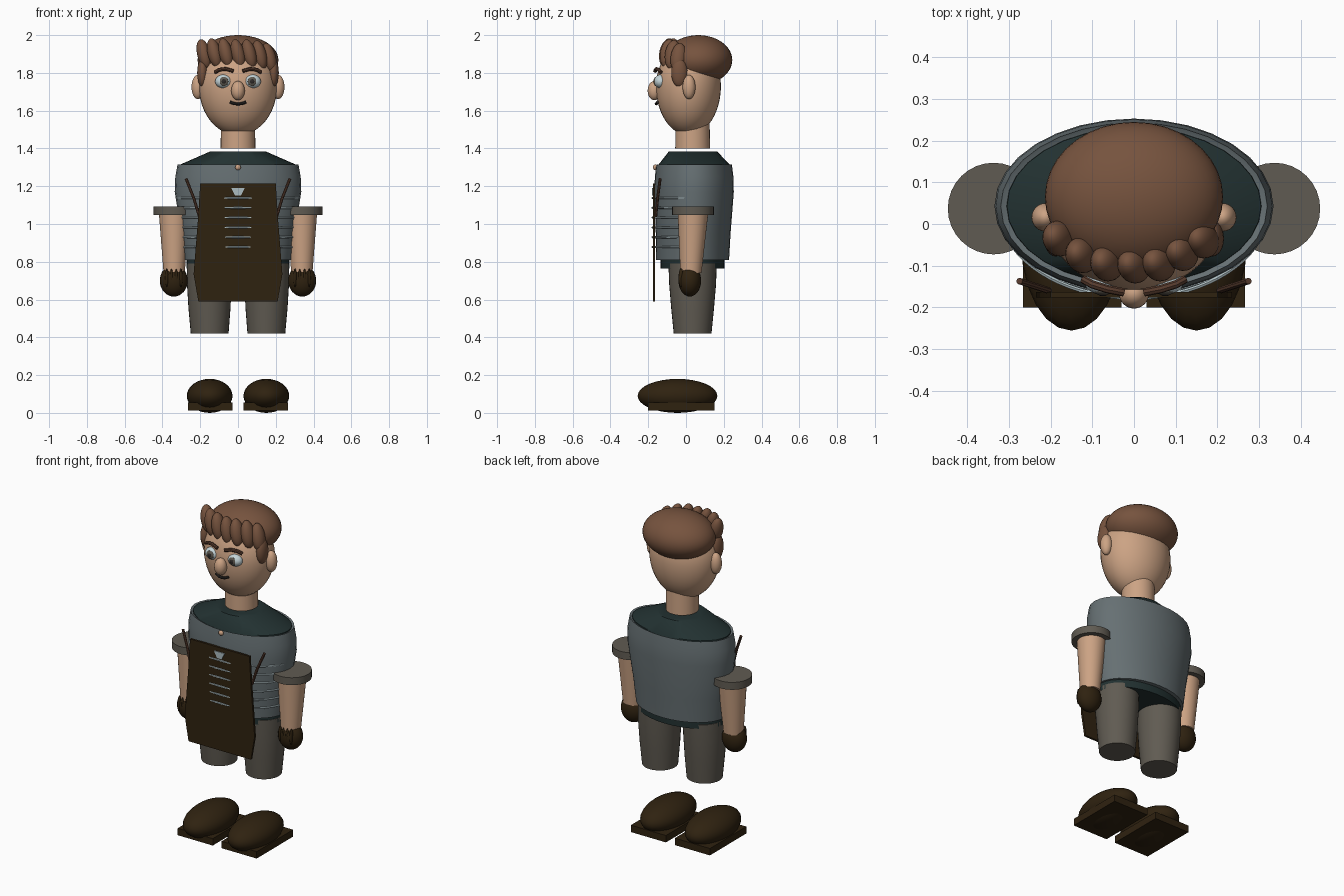
import bpy, bmesh, math
from mathutils import Vector

if "Cube" in bpy.data.objects:
    bpy.data.objects.remove(bpy.data.objects["Cube"])


def mat(name, r, g, b):
    m = bpy.data.materials.new(name)
    lin = [((c / 255 + 0.055) / 1.055) ** 2.4 if c > 10 else c / 255 / 12.92 for c in (r, g, b)]
    m.diffuse_color = (*lin, 1)
    m.use_nodes = True
    m.node_tree.nodes["Principled BSDF"].inputs["Base Color"].default_value = m.diffuse_color
    return m


SKIN = mat("skin", 204, 163, 132)
HAIR = mat("hair_brown", 118, 83, 62)
SHIRT = mat("shirt_grey", 102, 112, 115)
TEAL = mat("dark_teal", 34, 49, 49)
CLOTH = mat("trouser_grey", 96, 91, 82)
LEATHER = mat("dark_leather", 47, 34, 16)
METAL = mat("pale_stripe", 172, 188, 192)
WHITE = mat("eye_white", 196, 212, 216)
IRIS = mat("iris_dark", 46, 42, 40)
BROWN = mat("strap_brown", 88, 60, 46)


def finish(bm, name, material, angle=40):
    bmesh.ops.recalc_face_normals(bm, faces=bm.faces)
    me = bpy.data.meshes.new(name)
    bm.to_mesh(me)
    bm.free()
    me.materials.append(material)
    ob = bpy.data.objects.new(name, me)
    bpy.context.collection.objects.link(ob)
    bpy.ops.object.select_all(action='DESELECT')
    ob.select_set(True)
    bpy.context.view_layer.objects.active = ob
    bpy.ops.object.shade_smooth_by_angle(angle=math.radians(angle))
    return ob


def ellipsoid(name, center, radii, material, rot=(0, 0, 0), seg=24, top=1.0):
    """Sphere scaled to radii; top flattens the upper half."""
    bm = bmesh.new()
    bmesh.ops.create_uvsphere(bm, u_segments=seg, v_segments=seg * 2 // 3, radius=1)
    for v in bm.verts:
        if v.co.z > 0:
            v.co.z *= top
        v.co = Vector([a * b for a, b in zip(v.co, radii)])
    ob = finish(bm, name, material, 60)
    ob.location = center
    ob.rotation_euler = rot
    return ob


def loft(name, sections, material, seg=32):
    """Closed skin over elliptical sections (cx, cy, z, rx, ry)."""
    bm = bmesh.new()
    rings = []
    for cx, cy, z, rx, ry in sections:
        rings.append([bm.verts.new((cx + rx * math.cos(2 * math.pi * i / seg),
                                    cy + ry * math.sin(2 * math.pi * i / seg), z)) for i in range(seg)])
    for a, b in zip(rings, rings[1:]):
        for i in range(seg):
            j = (i + 1) % seg
            bm.faces.new((a[i], a[j], b[j], b[i]))
    bm.faces.new(rings[0])
    bm.faces.new(rings[-1])
    return finish(bm, name, material)


def box(name, lo, hi, material):
    bm = bmesh.new()
    bmesh.ops.create_cube(bm, size=1)
    for v in bm.verts:
        v.co = Vector([l if c < 0 else h for c, l, h in zip(v.co, lo, hi)])
    return finish(bm, name, material)


def tube(name, points, r, material, sides=8):
    """Round tube along points."""
    bm = bmesh.new()
    pts = [Vector(p) for p in points]
    rings = []
    for k, p in enumerate(pts):
        d = (pts[min(k + 1, len(pts) - 1)] - pts[max(k - 1, 0)]).normalized()
        u = d.cross(Vector((0, 0.6, 0.8))).normalized()
        w = d.cross(u)
        rings.append([bm.verts.new(p + r * (u * math.cos(t) + w * math.sin(t)))
                      for t in (2 * math.pi * i / sides for i in range(sides))])
    for a, b in zip(rings, rings[1:]):
        for i in range(sides):
            j = (i + 1) % sides
            bm.faces.new((a[i], a[j], b[j], b[i]))
    bm.faces.new(rings[0])
    bm.faces.new(rings[-1])
    return finish(bm, name, material)


def plate(name, outline, y0, y1, material):
    """Flat xz outline given thickness in y."""
    bm = bmesh.new()
    front = [bm.verts.new((x, y0, z)) for x, z in outline]
    back = [bm.verts.new((x, y1, z)) for x, z in outline]
    bm.faces.new(front)
    bm.faces.new(back)
    for i in range(len(front)):
        j = (i + 1) % len(front)
        bm.faces.new((front[i], front[j], back[j], back[i]))
    return finish(bm, name, material)


# Torso, collar yoke and waistband
loft("shirt", [(0, .035, .81, .283, .193), (0, .038, .95, .3, .198), (0, .043, 1.17, .335, .21),
               (0, .043, 1.25, .332, .208), (0, .043, 1.315, .32, .2), (0, .043, 1.305, .298, .183)], SHIRT)
loft("collar_yoke", [(0, .043, 1.295, .308, .19), (0, .043, 1.315, .305, .188),
                     (0, .037, 1.385, .145, .127)], TEAL)
loft("waistband", [(0, .035, .765, .272, .17), (0, .035, .83, .272, .17)], TEAL)

# Apron, clasp, button and front stripes
right = [(.2, 1.215), (.21, 1.05), (.235, .735), (.21, .59)]
plate("apron", right + [(-x, z) for x, z in reversed(right)], -.176, -.163, LEATHER)
plate("apron_clasp", [(-.036, 1.19), (.036, 1.19), (.015, 1.15), (-.015, 1.15)], -.181, -.175, METAL)
ellipsoid("shirt_button", (0, -.163, 1.3), (.015, .012, .015), SKIN, seg=12)
for k in range(6):
    z = 1.138 - .052 * k
    rx = .322 - .006 * k
    arc = [math.radians(192 + 156 * i / 32) for i in range(33)]
    tube("shirt_stripe", [(rx * math.cos(t), .04 + .217 * math.sin(t), z) for t in arc], .0055, METAL, 6)

# Neck, head, nose, mouth
loft("neck", [(0, .035, 1.4, .092, .092), (0, .035, 1.56, .09, .09)], SKIN)
ellipsoid("head", (0, .013, 1.73), (.207, .172, .26), SKIN, seg=36, top=.85)
ellipsoid("nose", (0, -.167, 1.706), (.036, .036, .051), SKIN)
tube("mouth", [(-.042, -.15, 1.646), (-.02, -.156, 1.637), (0, -.158, 1.636),
               (.02, -.156, 1.637), (.042, -.15, 1.646)], .008, IRIS)

for s in (-1, 1):
    # Face sides
    ellipsoid("ear", (s * .213, .016, 1.725), (.033, .034, .064), SKIN)
    ellipsoid("eye", (s * .077, -.135, 1.755), (.044, .034, .036), WHITE)
    ellipsoid("iris", (s * .075, -.161, 1.755), (.024, .0095, .024), CLOTH)
    ellipsoid("pupil", (s * .075, -.167, 1.755), (.013, .006, .013), IRIS, seg=12)
    tube("eyebrow", [(s * .122, -.133, 1.803), (s * .1, -.145, 1.817), (s * .065, -.156, 1.821),
                     (s * .025, -.164, 1.81)], .01, BROWN)
    ellipsoid("sideburn", (s * .188, -.035, 1.8), (.028, .043, .075), HAIR)
    # Arms
    loft("sleeve_cuff", [(s * .337, .037, 1.047, .11, .11), (s * .337, .037, 1.092, .11, .11)], CLOTH)
    loft("forearm", [(s * .338, .026, .74, .056, .056), (s * .338, .037, 1.06, .081, .081)], SKIN)
    ellipsoid("glove", (s * .34, .02, .7), (.074, .06, .084), LEATHER)
    for i in range(4):
        ellipsoid("glove_finger", (s * (.302 + .025 * i), -.026, .715), (.009, .014, .05), LEATHER, seg=10)
    tube("apron_strap", [(s * .275, -.137, 1.24), (s * .235, -.15, 1.14), (s * .205, -.16, 1.04)], .008, BROWN)
    # Legs and boots
    loft("trouser_leg", [(s * .15, .035, .42, .1, .1), (s * .151, .035, .55, .111, .113),
                         (s * .152, .035, .68, .118, .124), (s * .152, .035, .79, .119, .128)], CLOTH)
    ellipsoid("boot", (s * .15, -.045, .09), (.121, .211, .09), LEATHER)
    box("boot_sole", (s * .148 - .118, -.2, .012), (s * .148 + .118, .15, .054), LEATHER)

# Hair cap and swept fringe clumps
ellipsoid("hair_cap", (0, .065, 1.868), (.214, .18, .132), HAIR, seg=36)
for x, y, z in [(-.18, -.035, 1.9), (-.125, -.075, 1.905), (-.065, -.095, 1.905), (0, -.1, 1.9),
                (.06, -.095, 1.9), (.115, -.07, 1.895), (.165, -.04, 1.88)]:
    ellipsoid("fringe_lock", (x, y, z), (.036, .042, .08), HAIR, rot=(-.12, math.radians(-14), 0))
